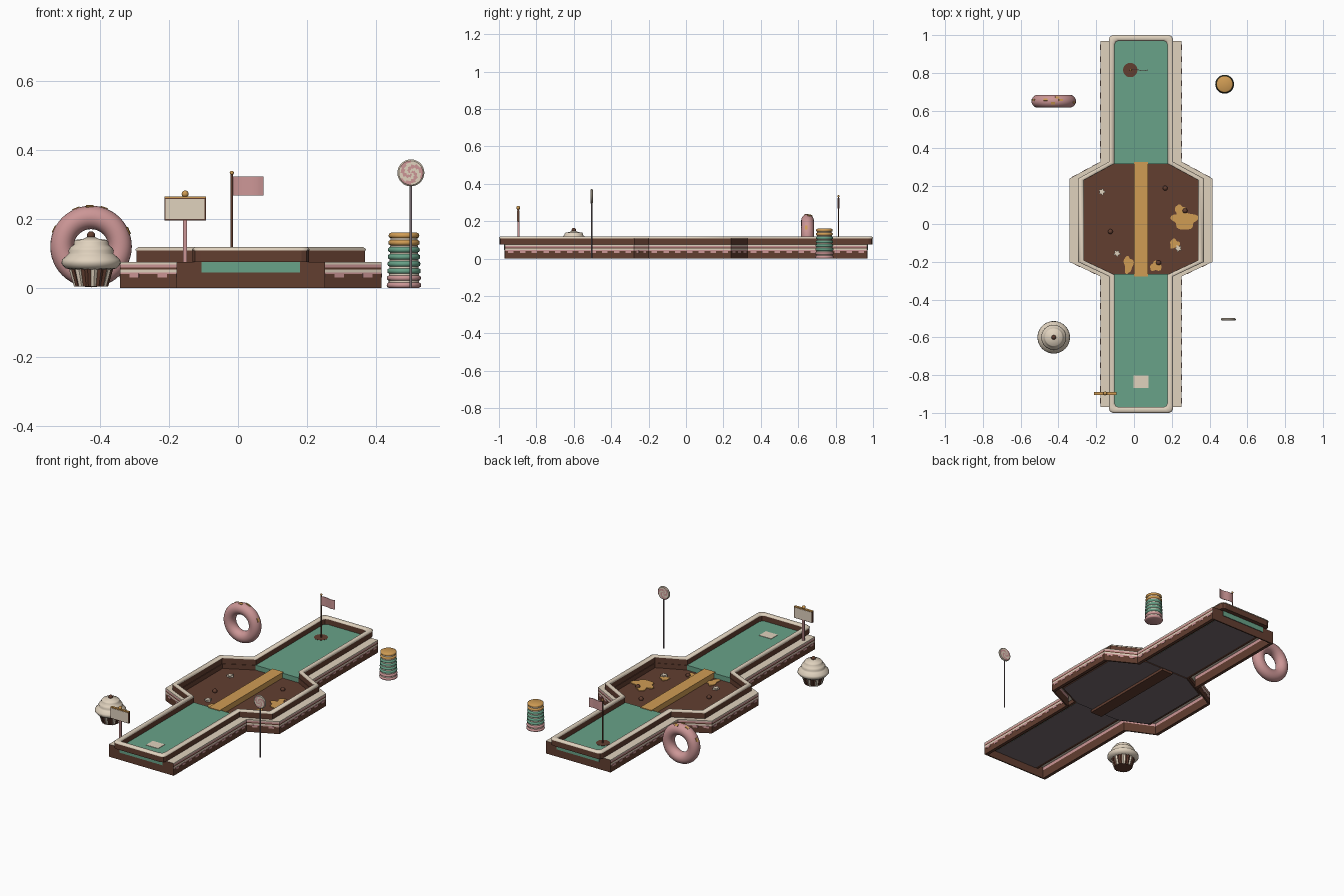
import bpy, bmesh, math, random
from mathutils import Vector, Matrix

if "Cube" in bpy.data.objects:
    bpy.data.objects.remove(bpy.data.objects["Cube"])

random.seed(4)
CX = 0.037          # centre line of the course


def mat(name, r, g, b):
    m = bpy.data.materials.new(name)
    lin = [(c / 255 / 12.92 if c < 11 else ((c / 255 + .055) / 1.055) ** 2.4) for c in (r, g, b)]
    m.diffuse_color = (*lin, 1)
    m.use_nodes = True
    m.node_tree.nodes["Principled BSDF"].inputs["Base Color"].default_value = m.diffuse_color
    return m


CHOC = mat("chocolate", 98, 62, 48)
PINK = mat("pink_icing", 204, 150, 150)
CREAM = mat("cream", 224, 210, 190)
GREEN = mat("mint_turf", 104, 162, 136)
CARA = mat("caramel", 208, 156, 84)
GREY = mat("grey_underside", 120, 108, 113)


def finish(name, bm, mats, smooth=None):
    bmesh.ops.recalc_face_normals(bm, faces=bm.faces)
    me = bpy.data.meshes.new(name)
    bm.to_mesh(me)
    bm.free()
    ob = bpy.data.objects.new(name, me)
    bpy.context.collection.objects.link(ob)
    for m in mats:
        me.materials.append(m)
    if smooth:
        bpy.ops.object.select_all(action='DESELECT')
        ob.select_set(True)
        bpy.context.view_layer.objects.active = ob
        bpy.ops.object.shade_smooth_by_angle(angle=math.radians(smooth))
    return ob


def box(name, x0, x1, y0, y1, z0, z1, m, under=None):
    return prism(name, [(x0, y0), (x1, y0), (x1, y1), (x0, y1)], z0, z1, m, under)


def prism(name, pts, z0, z1, m, under=None):
    bm = bmesh.new()
    lo = [bm.verts.new((x, y, z0)) for x, y in pts]
    hi = [bm.verts.new((x, y, z1)) for x, y in pts]
    bm.faces.new(lo).material_index = 1 if under else 0
    bm.faces.new(hi)
    for i in range(len(pts)):
        j = (i + 1) % len(pts)
        bm.faces.new((lo[i], lo[j], hi[j], hi[i]))
    return finish(name, bm, [m, under or m])


def lathe(name, prof, loc, mats, seg=32, flute=0, rule=None, rot=None, smooth=40):
    """Spin (radius, z) points; rule(ring, segment) chooses the material."""
    bm = bmesh.new()
    rings = [[bm.verts.new(((r + flute * (k % 2)) * math.cos(2 * math.pi * k / seg),
                            (r + flute * (k % 2)) * math.sin(2 * math.pi * k / seg), z))
              for k in range(seg)] for r, z in prof]
    for i in range(len(rings) - 1):
        for k in range(seg):
            l = (k + 1) % seg
            f = bm.faces.new((rings[i][k], rings[i][l], rings[i + 1][l], rings[i + 1][k]))
            if rule:
                f.material_index = rule(i, k)
    bm.faces.new(rings[0])
    bm.faces.new(rings[-1])
    ob = finish(name, bm, mats, smooth)
    ob.location = loc
    if rot:
        ob.rotation_euler = rot
    return ob


def rod(name, x, y, z0, z1, r, m):
    return lathe(name, [(r, z0), (r, z1)], (x, y, 0), [m], 12)


def ball(name, x, y, z, r, m):
    bm = bmesh.new()
    bmesh.ops.create_uvsphere(bm, u_segments=16, v_segments=10, radius=r, matrix=Matrix.Translation((x, y, z)))
    return finish(name, bm, [m], 60)


def octagon(d):
    """Right-hand half of the widened middle, grown outward by d."""
    s = .3 * min(d, .03)
    return [(.14 + d, -.268 - s), (.303 + d, -.192 - s), (.303 + d, .232 + s), (.14 + d, .32 + s)]


def mirrored(half):
    return [(CX + x, y) for x, y in half] + [(CX - x, y) for x, y in reversed(half)]


def outline(d, e, c):
    a = .14 + d
    return mirrored([(a - c, -e), (a - c * .3, -e + c * .3), (a, -e + c)] + octagon(d)
                    + [(a, e - c), (a - c * .3, e - c * .3), (a - c, e)])


def sweep(name, prof, end, chamfer, mats, smooth=None, end_mat=None):
    """Carry a closed (offset, z, material) section round the course."""
    bm = bmesh.new()
    loops = [[bm.verts.new((x, y, z)) for x, y in outline(d, end(d), chamfer)] for d, z, _ in prof]
    for i, lp in enumerate(loops):
        nx = loops[(i + 1) % len(loops)]
        for k in range(len(lp)):
            l = (k + 1) % len(lp)
            f = bm.faces.new((lp[k], lp[l], nx[l], nx[k]))
            f.material_index = prof[i][2]
            f.normal_update()
            if end_mat is not None and abs(f.normal.y) > .99:
                f.material_index = end_mat
    return finish(name, bm, mats, smooth)


# layered wafer base: a thin banded wall with a cream ledge on top
O, I = .075, .057
bands = [(0, 0), (.04, 1), (.045, 2), (.053, 0), (.059, 1), (.068, 2)]
sweep("layered_base", [(O, z, m) for z, m in bands] + [(O, .0745, 2), (0, .0745, 2), (0, .069, 2)]
      + [(I, .068, 1), (I, .05, 0), (I, 0, 0)], lambda d: .94 + .39 * d, .001, [CHOC, PINK, CREAM], None, 0)
# icing drips along the sides of the base
bm = bmesh.new()
pts = [Vector((x, y, 0)) for x, y in outline(O, .969, .001)]
n = len(pts) // 2
for chain in (pts[2:n - 2], pts[n + 2:-2]):
    for p, q in zip(chain, chain[1:]):
        L, t = (q - p).length, (q - p).normalized()
        num = max(1, int(L / .06))
        for k in range(num):
            c = p + t * (k + .5) * L / num
            M = Matrix.Translation((c.x, c.y, .036)) @ Matrix.Rotation(math.atan2(t.y, t.x), 4, 'Z')
            bmesh.ops.create_cube(bm, size=1, matrix=M @ Matrix.Diagonal((.03, .003, .012, 1)))
finish("icing_drips", bm, [PINK])

# raised rim with rounded cream cap, and the basin's lower wall
W = .03
sweep("rim_wall", [(.002, .075, 0), (W - .002, .075, 0), (W - .002, .11, 0), (.002, .11, 0)],
      lambda d: .97 + d, .022, [CHOC])
sweep("rim_cap", [(0, .108, 0), (W, .108, 0), (W, .112, 0), (W - .007, .118, 0), (.007, .118, 0), (0, .112, 0)],
      lambda d: .97 + d, .022, [CREAM], 60)
sweep("basin_wall", [(-.001, .046, 0), (.018, .046, 0), (.018, .0748, 0), (-.001, .0748, 0)],
      lambda d: .945 + d, .001, [CHOC])

# turf lanes and sunken chocolate basin
for nm, y0, y1 in (("front_turf", -.973, -.266), ("back_turf", .318, .973)):
    box(nm, CX - .142, CX + .142, y0, y1, .045, .0762, GREEN, GREY)
prism("chocolate_basin", mirrored(octagon(.002)), .04, .047, CHOC, GREY)
box("wafer_bridge", 0, .073, -.278, .328, .047, .08, CARA)
box("bridge_support", 0, .073, -.278, .328, .025, .04, CHOC)
box("tee_mat", -.003, .077, -.867, -.803, .075, .0785, CREAM)


# caramel puddles: wobbly flat discs
def puddle(name, x, y, rx, ry, ph):
    p = []
    for k in range(28):
        a = 2 * math.pi * k / 28
        r = 1 + .16 * math.sin(3 * a + ph) + .1 * math.sin(5 * a)
        p.append((x + rx * r * math.cos(a), y + ry * r * math.sin(a)))
    prism(name, p, .046, .051, CARA)


puddle("puddle_large", .268, .018, .065, .045, 0)
puddle("puddle_large_lobe", .245, .065, .028, .038, 1)
puddle("puddle_small", .215, -.105, .026, .024, 2)
puddle("puddle_left", -.03, -.215, .024, .045, 1)
puddle("puddle_right", .115, -.225, .03, .025, 3)

# chocolate drops and cream stars
for i, (x, y) in enumerate(((.165, .19), (-.125, -.04), (.27, .07), (.13, -.205))):
    ball(f"chocolate_drop_{i}", x, y, .053, .013, CHOC)
for i, (x, y) in enumerate(((-.17, .17), (-.09, -.155), (.235, -.13))):
    star = [(x + r * math.cos(k * math.pi / 5 + i), y + r * math.sin(k * math.pi / 5 + i))
            for k, r in enumerate([.021, .012] * 5)]
    prism(f"cream_star_{i}", star, .046, .058, CREAM)

# hole and flag
lathe("hole_cup", [(.038, .07), (.038, .0775)], (-.02, .815, 0), [CHOC])
rod("flag_pole", -.018, .815, .075, .33, .0035, CHOC)
ball("flag_finial", -.018, .815, .333, .006, CARA)
bm = bmesh.new()
cols = [[bm.verts.new((-.018 + .0114 * i, .815 + .004 * math.sin(i * .8) + s * .0015, z))
         for s, z in ((-1, .268), (1, .268), (1, .323), (-1, .323))] for i in range(9)]
for a, b in zip(cols, cols[1:]):
    for k in range(4):
        bm.faces.new((a[k], a[(k + 1) % 4], b[(k + 1) % 4], b[k]))
bm.faces.new(cols[0])
bm.faces.new(cols[-1])
finish("flag", bm, [PINK], 40)

# notice board
SX, SY = -.153, -.897
box("sign_post", SX - .006, SX + .006, SY - .004, SY + .006, .07, .2, PINK)
box("sign_frame", SX - .06, SX + .06, SY - .005, SY + .005, .195, .262, CHOC)
box("sign_top_bar", SX - .06, SX + .06, SY - .007, SY + .007, .26, .265, CARA)
box("sign_face", SX - .056, SX + .056, SY - .0065, SY + .0065, .199, .258, CREAM)
ball("sign_finial", SX, SY, .272, .01, CARA)

# doughnut with sprinkles
DX, DY, DZ, R, r = -.425, .65, .12, .084, .034


def torus_point(u, v, q):
    c = R + q * math.cos(v)
    return Vector((DX + c * math.cos(u), DY + q * math.sin(v), DZ + c * math.sin(u)))


bm = bmesh.new()
g = [[bm.verts.new(torus_point(2 * math.pi * i / 48, 2 * math.pi * j / 20, r)) for j in range(20)] for i in range(48)]
for i in range(48):
    for j in range(20):
        a, b, k = g[i], g[(i + 1) % 48], (j + 1) % 20
        bm.faces.new((a[j], a[k], b[k], b[j]))
finish("doughnut", bm, [PINK], 60)
bm = bmesh.new()
for u, v in ((1.25, .2), (1.6, -.3), (1.95, .25), (.4, -.2), (2.7, .2), (1.4, .6)):
    M = Matrix.Translation(torus_point(u, v, r)) @ Matrix.Rotation(-u, 4, 'Y') @ Matrix.Rotation(v, 4, 'Z')
    bmesh.ops.create_cube(bm, size=1, matrix=M @ Matrix.Diagonal((.004, .012, .022, 1)))
finish("doughnut_sprinkles", bm, [CARA])

# cupcake
C = (-.425, -.6, 0)
lathe("cupcake_liner", [(.046, .004), (.064, .066)], C, [CHOC, CREAM], 40, .004,
      lambda i, k: int(k % 5 < 2), smooth=10)
lathe("cupcake_frosting", [(.055, .052), (.074, .057), (.086, .07), (.084, .082), (.068, .096), (.064, .1),
                           (.066, .108), (.06, .118), (.05, .125), (.05, .132), (.045, .139), (.022, .142), (.01, .148)],
      C, [CREAM], 40, smooth=60)
ball("cupcake_cherry", C[0], C[1], .152, .012, CHOC)

# macaron stack: shells with cream filling between
for i, m in enumerate([PINK, PINK, GREEN, GREEN, GREEN, GREEN, CARA, CARA]):
    q, z = .05 - .0008 * i, .0205 * i
    lathe(f"macaron_shell_{i}", [(q - .007, z), (q - .001, z + .003), (q, z + .008), (q - .001, z + .013),
                                 (q - .007, z + .0165)], (.48, .74, 0), [m], smooth=60)
    if i < 7:
        lathe(f"macaron_filling_{i}", [(q - .006, z + .015), (q - .006, z + .021)], (.48, .74, 0), [CREAM])

# lollipop with pink spiral bands on both faces, plain cream edge
rod("lollipop_stick", .5, -.505, 0, .31, .004, GREY)
faces = [(.002 + .0055 * i, .0065) for i in range(7)]
prof = [(a, -z) for a, z in faces] + [(.039, -.003), (.039, .003)] + faces[::-1]
lathe("lollipop_disc", prof, (.5, -.505, .333), [CREAM, PINK], 36, 0,
      lambda i, k: int((k + 3 * min(i, 14 - i)) % 12 < 6 and not 6 <= i <= 8), (math.pi / 2, 0, 0))
